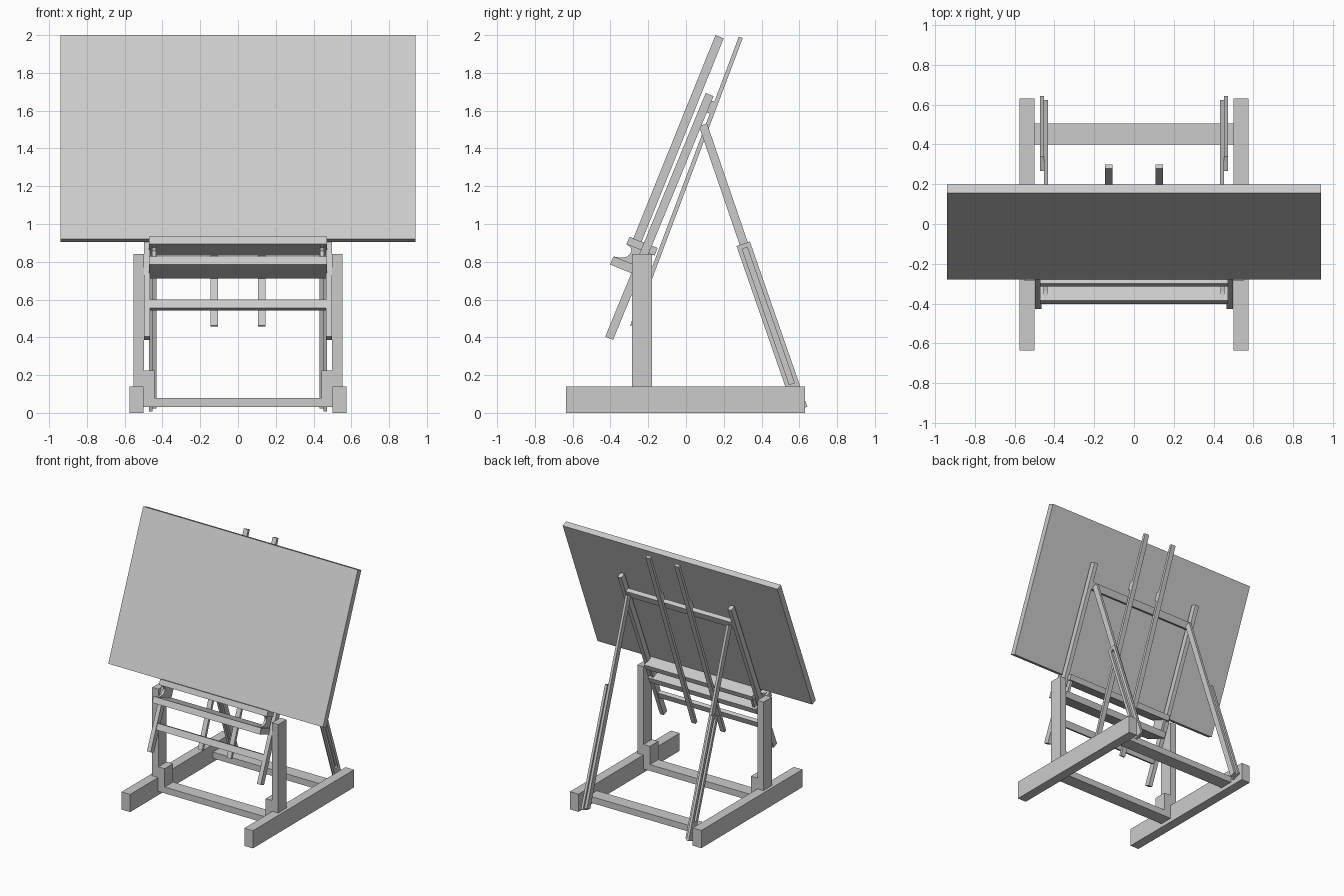
import bpy
import bmesh
from mathutils import Vector

if "Cube" in bpy.data.objects:
    bpy.data.objects.remove(bpy.data.objects["Cube"])


def finish(name, bm):
    bmesh.ops.recalc_face_normals(bm, faces=bm.faces)
    mesh = bpy.data.meshes.new(name)
    bm.to_mesh(mesh)
    bm.free()
    ob = bpy.data.objects.new(name, mesh)
    bpy.context.collection.objects.link(ob)
    return ob


def prism(name, outline, x0, x1, hole=None):
    """Extrude a (y, z) outline along x; an optional hole has matching points."""
    bm = bmesh.new()
    n = len(outline)

    def loops(pts):
        return [[bm.verts.new((x, y, z)) for y, z in pts] for x in (x0, x1)]

    def walls(a, b):
        for i in range(n):
            j = (i + 1) % n
            bm.faces.new((a[i], a[j], b[j], b[i]))

    a, b = loops(outline)
    walls(a, b)
    if hole:
        c, d = loops(hole)
        walls(c, d)
        walls(a, c)
        walls(b, d)
    else:
        bm.faces.new(a)
        bm.faces.new(b)
    return finish(name, bm)


def strip(p, q, thick):
    """Rectangle in the y-z plane around the centre line p-q."""
    p, q = Vector(p), Vector(q)
    d = (q - p).normalized()
    n = Vector((d.y, -d.x)) * thick / 2
    return [tuple(v) for v in (p - n, q - n, q + n, p + n)]


def beam(name, p, q, thick, x0, x1):
    return prism(name, strip(p, q, thick), x0, x1)


def pair(name, outline, x0, x1, hole=None):
    prism(name + "_right", outline, x0, x1, hole)
    prism(name + "_left", outline, -x1, -x0, hole)


def rect(y0, y1, z0, z1):
    return [(y0, z0), (y1, z0), (y1, z1), (y0, z1)]


# Base: side rails, cross bars, posts with foot blocks
pair("base_rail", rect(-0.635, 0.63, 0, 0.14), 0.5, 0.575)
prism("base_front_bar", rect(-0.285, -0.18, 0.03, 0.08), -0.5, 0.5)
prism("base_rear_bar", rect(0.4, 0.505, 0.03, 0.08), -0.5, 0.5)
pair("post", rect(-0.285, -0.18, 0.14, 0.84), 0.498, 0.552)
pair("post_foot_block", rect(-0.285, -0.18, 0.08, 0.225), 0.442, 0.5)

# Tilted frame: stiles and their cross bars
pair("stile", strip((-0.407, 0.395), (0.125, 1.685), 0.045), 0.465, 0.498)
beam("frame_lower_bar", (-0.346, 0.549), (-0.327, 0.595), 0.03, -0.467, 0.467)
beam("frame_upper_bar", (0.052, 1.505), (0.073, 1.555), 0.035, -0.467, 0.467)

# Drawing board
beam("drawing_board", (-0.258, 0.9125), (0.178, 1.9915), 0.047, -0.94, 0.94)

# Ledge under the board, and the tray below it
beam("board_ledge", (-0.307, 0.913), (-0.158, 0.853), 0.043, -0.472, 0.472)
beam("tray", (-0.393, 0.807), (-0.207, 0.732), 0.047, -0.472, 0.472)

# Curved end brackets between tray and ledge
cove = [(-0.313, 0.893), (-0.293, 0.876), (-0.289, 0.858), (-0.297, 0.839),
        (-0.315, 0.826), (-0.338, 0.822), (-0.362, 0.824), (-0.382, 0.828)]
pair("tray_bracket", cove + [(-0.39, 0.81), (-0.22, 0.74), (-0.17, 0.857)],
     0.435, 0.455)

# Rear legs: sliding inner bar and slotted outer board
pair("rear_leg_inner", strip((0.09, 1.525), (0.603, 0.03), 0.045), 0.432, 0.452)
pair("rear_leg_slotted", strip((0.303, 0.895), (0.607, 0.02), 0.075), 0.452, 0.472,
     hole=strip((0.311, 0.872), (0.56, 0.155), 0.028))

# Two central masts with spacer blocks
pair("mast", strip((-0.285, 0.46), (0.29, 1.988), 0.022), 0.107, 0.145)
pair("mast_spacer", strip((0.118, 1.588), (0.142, 1.65), 0.024), 0.107, 0.145)
